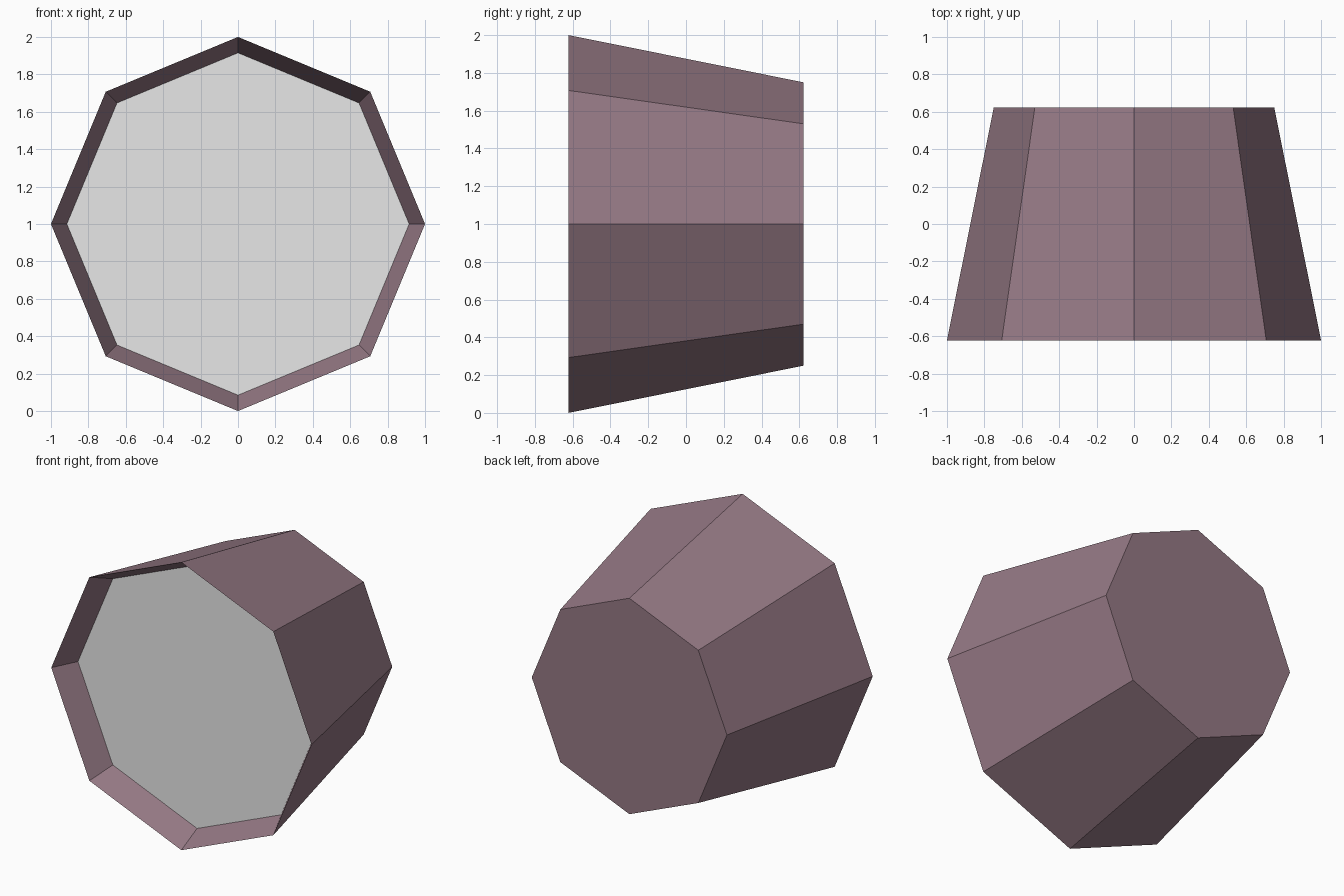
import bpy, bmesh, math

if "Cube" in bpy.data.objects:
    bpy.data.objects.remove(bpy.data.objects["Cube"])

def material(name, rgb):
    m = bpy.data.materials.new(name)
    m.diffuse_color = (*rgb, 1)
    m.use_nodes = True
    m.node_tree.nodes["Principled BSDF"].inputs["Base Color"].default_value = m.diffuse_color
    return m

mauve = material("dusty mauve", (0.30, 0.19, 0.232))
grey = material("light grey", (0.8, 0.8, 0.8))

def octagon(bm, radius, y):
    """Ring of eight verts, one pointing straight up, facing the front."""
    return [bm.verts.new((radius * math.cos(i * math.pi / 4), y,
                          1 + radius * math.sin(i * math.pi / 4))) for i in range(8)]

def finish(bm, name, mat):
    me = bpy.data.meshes.new(name)
    bm.to_mesh(me)
    bm.free()
    me.materials.append(mat)
    ob = bpy.data.objects.new(name, me)
    bpy.context.collection.objects.link(ob)

# Tapered housing: closed back, outer wall, then lip sloping inward at the front
bm = bmesh.new()
rings = [octagon(bm, r, y) for r, y in ((0.75, 0.622), (1.0, -0.622), (0.915, -0.45))]
bm.faces.new(rings[0][::-1])
for a, b in zip(rings, rings[1:]):
    for i in range(8):
        j = (i + 1) % 8
        bm.faces.new((a[i], a[j], b[j], b[i]))
# Orient outward: back cap must face +y
bm.normal_update()
for f in bm.faces:
    c = f.calc_center_median()
    is_lip = all(v in rings[1] + rings[2] for v in f.verts)
    if len(f.verts) == 8:
        flip = f.normal.y < 0
    else:
        outward = f.normal.x * c.x + f.normal.z * (c.z - 1)
        flip = outward > 0 if is_lip else outward < 0
    if flip:
        f.normal_flip()
finish(bm, "housing", mauve)

# Recessed front panel
bm = bmesh.new()
face = bm.faces.new(octagon(bm, 0.915, -0.45))
face.normal_update()
if face.normal.y > 0:
    face.normal_flip()
finish(bm, "front_panel", grey)
